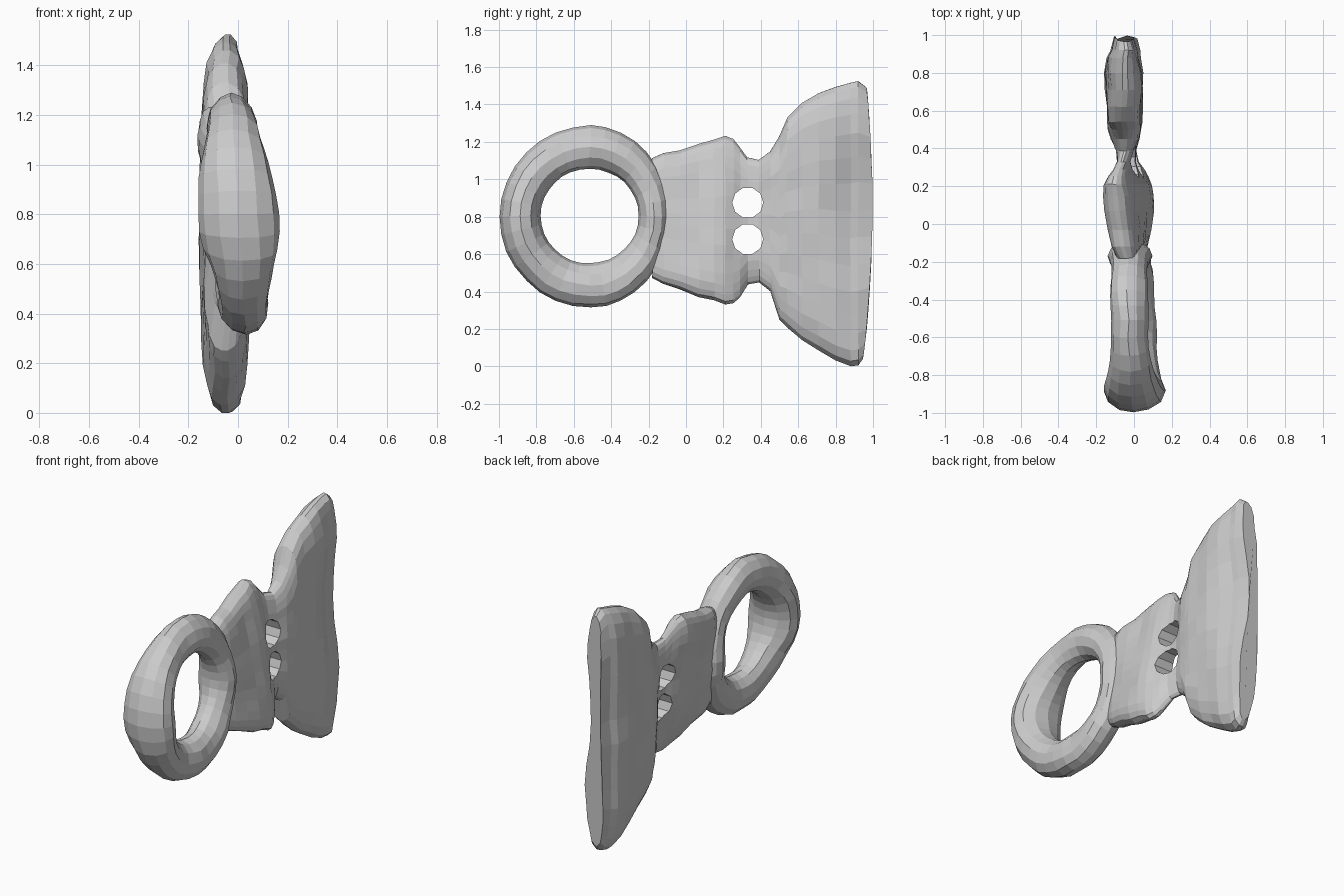
import bpy, bmesh, math
from mathutils import Vector, noise

if "Cube" in bpy.data.objects:
    bpy.data.objects.remove(bpy.data.objects["Cube"])

grey = bpy.data.materials.new("light_grey")
grey.diffuse_color = (0.6, 0.6, 0.6, 1)
grey.use_nodes = True
grey.node_tree.nodes["Principled BSDF"].inputs["Base Color"].default_value = grey.diffuse_color


def loft(name, loops, ring=False):
    """Skin a list of closed loops; close into a ring or cap both ends."""
    bm = bmesh.new()
    rows = [[bm.verts.new(p) for p in loop] for loop in loops]
    n = len(rows[0])
    pairs = list(zip(rows, rows[1:])) + ([(rows[-1], rows[0])] if ring else [])
    for a, b in pairs:
        for i in range(n):
            j = (i + 1) % n
            bm.faces.new((a[i], a[j], b[j], b[i]))
    if not ring:
        bm.faces.new(rows[0])
        bm.faces.new(rows[-1])
    # slightly lumpy, hand-worn surface
    for v in bm.verts:
        v.co.x += 0.014 * noise.noise(v.co * 6)
        v.co += 0.005 * noise.noise_vector(v.co * 9)
    bmesh.ops.recalc_face_normals(bm, faces=bm.faces)
    me = bpy.data.meshes.new(name)
    bm.to_mesh(me)
    bm.free()
    ob = bpy.data.objects.new(name, me)
    bpy.context.collection.objects.link(ob)
    me.materials.append(grey)
    return ob


# Handle ring: oval section swept round, fattest at the front
loops = []
SEG, SIDES = 32, 12
for i in range(SEG):
    a = 2 * math.pi * i / SEG
    c, s = math.cos(a), math.sin(a)              # c = 1 points to the front
    inner = Vector((-0.515 - 0.262 * c, 0.805 + 0.253 * s))
    outer = Vector((-0.51 - (0.487 if c > 0 else 0.425) * c, 0.80 + 0.487 * s))
    mid, half = (inner + outer) / 2, (outer - inner) / 2
    hx = 0.1 + 0.065 * c ** 4 if c > 0 else 0.1 - 0.02 * c * c + 0.035 * c ** 6
    loop = []
    for k in range(SIDES):
        t = 2 * math.pi * k / SIDES
        p = mid + half * math.cos(t)
        x = hx * math.sin(t) - 0.06 * (p.y - 0.8) - 0.02 * max(0, -c)
        loop.append((x, p.x, p.y))
    loops.append(loop)
handle = loft("handle_ring", loops, ring=True)

# Neck and tail fin: y, bottom, top, half thickness, centre x, lean
stations = [
    (-0.18, 0.47, 1.11, 0.060, -0.025, 0.08),
    (-0.12, 0.44, 1.14, 0.075, -0.025, 0.11),
    (-0.03, 0.41, 1.155, 0.080, -0.025, 0.14),
    (0.07, 0.37, 1.19, 0.085, -0.03, 0.17),
    (0.15, 0.35, 1.21, 0.085, -0.03, 0.17),
    (0.21, 0.33, 1.23, 0.075, -0.03, 0.17),
    (0.255, 0.34, 1.215, 0.058, -0.03, 0.15),
    (0.29, 0.37, 1.17, 0.043, -0.03, 0.13),
    (0.33, 0.44, 1.115, 0.035, -0.035, 0.08),
    (0.39, 0.45, 1.10, 0.043, -0.04, 0.03),
    (0.45, 0.40, 1.15, 0.070, -0.045, 0.01),
    (0.50, 0.25, 1.23, 0.085, -0.05, 0.0),
    (0.54, 0.21, 1.33, 0.090, -0.05, 0.0),
    (0.62, 0.14, 1.41, 0.092, -0.05, 0.0),
    (0.71, 0.085, 1.46, 0.097, -0.05, 0.0),
    (0.80, 0.03, 1.495, 0.105, -0.05, 0.0),
    (0.88, 0.0, 1.515, 0.092, -0.05, 0.0),
    (0.92, 0.005, 1.525, 0.080, -0.04, 0.0),
    (0.945, 0.04, 1.49, 0.062, -0.04, 0.0),
]
loops = []
N = 16
for y, lo, hi, hx, cx, lean in stations:
    loop = []
    for k in range(2 * N):
        phi = math.pi * (k + 0.5) / N
        t, side = math.sin(phi), math.copysign(1, math.cos(phi))
        t = t / math.sin(math.pi / 2 - math.pi / (2 * N))
        z = (lo + hi) / 2 + t * (hi - lo) / 2
        x = cx - lean * (z - 0.8) + side * hx * (0.15 + 0.85 * math.sqrt(max(0, 1 - abs(t) ** 5)))
        if side > 0 and y > 0.5:                 # hollow in the fin's right face
            f = min(1, max(0, (y - 0.7) / 0.2))
            x -= 0.06 * f * math.exp(-((z - 0.9) / 0.35) ** 2)
        bow = 0.05 * (1 - t * t) + 0.02 * max(t, 0) if y > 0.94 else 0
        loop.append((x, y + bow, z))
    loops.append(loop)
tail = loft("neck_and_tail_fin", loops)

# Two holes through the neck
for z in (0.875, 0.68):
    bpy.ops.mesh.primitive_cylinder_add(vertices=10, radius=0.083, depth=1,
                                        location=(0, 0.33, z), rotation=(0, math.pi / 2, 0))
    cutter = bpy.context.object
    cutter.name = "hole_cutter"
    cutter.hide_render = True
    cutter.data.materials.append(grey)
    mod = tail.modifiers.new("hole", 'BOOLEAN')
    mod.operation = 'DIFFERENCE'
    mod.solver = 'EXACT'
    mod.object = cutter
    bpy.context.view_layer.objects.active = tail
    bpy.ops.object.modifier_apply(modifier=mod.name)
    bpy.data.objects.remove(cutter, do_unlink=True)
